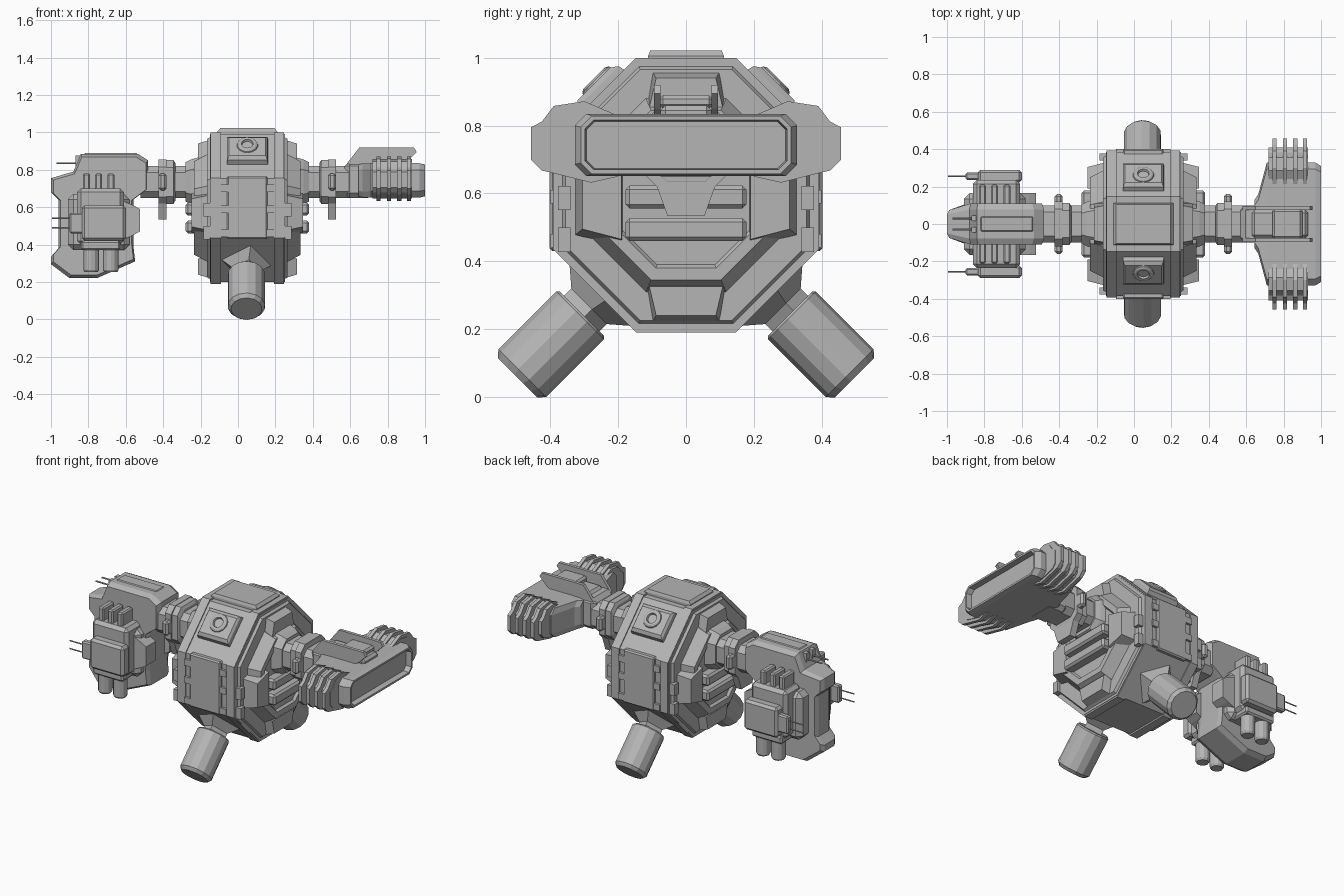
import bpy, bmesh, math
from mathutils import Vector

old = bpy.data.objects.get("Cube")
if old:
    bpy.data.objects.remove(old)

CX, CZ, AZ = 0.05, 0.595, 0.735      # core centre, arm axis height
grey = bpy.data.materials.new("hull grey")
grey.use_nodes = True
grey.diffuse_color = (0.46, 0.46, 0.46, 1)
grey.node_tree.nodes["Principled BSDF"].inputs["Base Color"].default_value = (0.46, 0.46, 0.46, 1)


def loft(name, sections, bevel=0):
    """Skin matching rings of points and cap both ends."""
    bm = bmesh.new()
    rings = [[bm.verts.new(p) for p in s] for s in sections]
    for a, b in zip(rings, rings[1:]):
        for i in range(len(a)):
            j = (i + 1) % len(a)
            bm.faces.new((a[i], a[j], b[j], b[i]))
    bm.faces.new(rings[0])
    bm.faces.new(rings[-1])
    bmesh.ops.recalc_face_normals(bm, faces=bm.faces)
    me = bpy.data.meshes.new(name)
    bm.to_mesh(me)
    bm.free()
    me.materials.append(grey)
    ob = bpy.data.objects.new(name, me)
    bpy.context.collection.objects.link(ob)
    if bevel:
        mod = ob.modifiers.new("bevel", 'BEVEL')
        mod.width, mod.segments = bevel, 1
    return ob


def prism(name, pts, axis, a, b, bevel=0):
    """Extrude a 2D outline along an axis from a to b."""
    place = {'x': lambda p, d: (d, p[0], p[1]),
             'y': lambda p, d: (p[0], d, p[1]),
             'z': lambda p, d: (p[0], p[1], d)}[axis]
    return loft(name, [[place(p, d) for p in pts] for d in (a, b)], bevel)


def box(name, x, y, z, bevel=0):
    rect = [(x[0], y[0]), (x[1], y[0]), (x[1], y[1]), (x[0], y[1])]
    return prism(name, rect, 'z', z[0], z[1], bevel)


def tube(name, start, axis, steps, sides=12):
    """Revolve (distance, radius) steps around an axis."""
    start, axis = Vector(start), Vector(axis).normalized()
    u = axis.orthogonal().normalized()
    w = axis.cross(u)
    ring = [(i + .5) * math.tau / sides for i in range(sides)]
    return loft(name, [[start + axis * d + (u * math.cos(t) + w * math.sin(t)) * r
                        for t in ring] for d, r in steps])


def octagon(x, ry, rz, c, z=CZ):
    quarter = [(ry, rz - c), (ry - c, rz)]
    pts = quarter + [(-a, b) for a, b in quarter[::-1]]
    pts += [(-a, -b) for a, b in pts]
    return [(x, a, z + b) for a, b in pts]


# Core drum and its two side ends
loft("core_drum", [octagon(CX + d, .385, .395, .237) for d in (-.2, .2)])
for s in (-1, 1):
    side = "left" if s > 0 else "right"

    def span(a, b):
        return sorted((CX + s * a, CX + s * b))
    loft(side + "_rim_band", [octagon(CX + s * d, .392, .405, .245) for d in (.142, .197)])
    # Flat end plate with a raised octagonal boss
    loft(side + "_core_end", [octagon(CX + s * d, ry, rz, c) for d, ry, rz, c in
         [(.19, .37, .385, .23), (.215, .355, .37, .22), (.215, .285, .285, .167),
          (.285, .25, .25, .147), (.285, .215, .215, .126), (.27, .205, .205, .12)]])
    for t in (-1, 1):
        # Wedge blocks straddling the boss
        loft(side + "_side_block", [[(CX + s * d, t * y, .57 + z) for y, z in
             [(o, h - .03), (o, .03 - h), (i, -h), (i, h)]]
             for d, o, i, h in [(.2, .33, .18, .125), (.298, .305, .19, .105)]])
        loft(side + "_end_block", [[(CX + s * d, y, .59 + t * z) for y, z in
             [(-h + .02, o), (h - .02, o), (h, i), (-h, i)]]
             for d, o, i, h in [(.2, .37, .25, .12), (.265, .35, .265, .108)]])
        # Clamps beside the front and rear panels and on the rim
        for z in (.46, .59, .70):
            box("panel_clamp", span(.10, .145), sorted((t * .36, t * .4)), (z - .02, z + .02))
        for z in (.465, .588):
            box("rim_clamp", span(.18, .235), sorted((t * .34, t * .378)), (z - .037, z + .034))
    for z in (.494, .59):
        box(side + "_side_slat", span(.25, .33), (-.178, .178), (z - .034, z + .034), .012)

    # Arm, collar and flange with tabs
    loft(side + "_arm_root", [octagon(CX + s * d, r, r, r * .45, AZ)
         for d, r in [(.25, .135), (.30, .12), (.33, .105)]])
    loft(side + "_arm", [octagon(CX + s * d, .098, .085, .035, AZ) for d in (.28, .57)])
    loft(side + "_arm_collar", [octagon(CX + s * d, r, r + .005, .04, AZ)
         for d, r in [(.385, .095), (.395, .112), (.465, .112), (.475, .095)]])
    loft(side + "_arm_flange", [octagon(CX + s * d, .12, .12, .04, AZ) for d in (.432, .474)])
    tab = [(-.1, .66), (.1, .66), (.055, .535), (-.055, .535)]
    prism(side + "_lower_tab", tab, 'x', CX + s * .432, CX + s * .474)
    box(side + "_cross_tab", span(.432, .474), (-.16, .16), (.69, .78), .012)

# Top plate
loft("top_plate", [[(CX + x * a, y * b, z) for x, y in [(-1, -1), (1, -1), (1, 1), (-1, 1)]]
     for a, b, z in [(.16, .112, .98), (.16, .112, 1.005), (.145, .105, 1.022)]])

for t in (-1, 1):
    end = "front" if t < 0 else "rear"
    # Upright panels
    box(end + "_panel", (CX - .108, CX + .108), sorted((t * .36, t * .402)), (.43, .765), .008)
    # Sloped hatch with round port
    out = Vector((0, t, 1)).normalized()
    up = Vector((0, -t, 1)).normalized()
    mid = Vector((CX, t * .24, CZ + .297))
    loft(end + "_hatch", [[mid + out * d + Vector((x * w, 0, 0)) + up * (y * h)
         for x, y in [(-1, -1), (1, -1), (1, 1), (-1, 1)]]
         for d, w, h in [(0, .11, .095), (.03, .108, .088), (.044, .098, .068)]])
    tube(end + "_port", mid + out * .038 + up * .012, out,
         [(0, .06), (.012, .055), (.018, .045), (.018, .032), (.006, .028)], 14)
    # Diagonal thruster with flared mount
    down = Vector((0, t, -1)).normalized()
    hub = Vector((CX - .005, t * .307, .246))
    tube(end + "_thruster_mount", hub, down,
         [(-.14, .15), (-.085, .14), (-.03, .075), (.02, .075)], 4)
    tube(end + "_thruster", hub, down, [(0, .093), (.008, .1), (.248, .1), (.268, .083)], 14)

# Right module: tall hull with a notched spine and a narrowing nose
spine = [(-1, .755), (-.88, .79), (-.84, .885), (-.535, .885), (-.48, .85), (-.48, .70),
         (-.56, .64), (-.56, .40), (-.55, .31), (-.755, .22), (-.9, .22), (-1, .295),
         (-1, .335), (-.96, .38), (-.96, .64), (-1, .68)]


def hull_slice(side, shrink):
    mx, mz = -.74, .555
    return [(mx + (x - mx) * shrink, side * (.07 if x < -.95 else .108) / shrink ** 2 * .9
             if shrink == 1 else side * (.075 if x < -.95 else .11),
             mz + (z - mz) * shrink) for x, z in spine]


loft("right_module_hull", [hull_slice(*p) for p in [(-1, .95), (-.8, 1), (.8, 1), (1, .95)]])
box("right_module_core", (-.91, -.58), (-.165, .165), (.37, .67), .03)
box("right_top_rail", (-.83, -.53), (-.05, .05), (.85, .89), .015)
for y in (-.03, .03):
    box("right_rail_gun", (-.87, -.78), (y - .015, y + .015), (.82, .875))
    tube("right_rail_barrel", (-.97, y, .835), (1, 0, 0), [(0, .005), (.12, .005)], 6)

for t in (-1, 1):
    def depth(a, b):
        return sorted((t * a, t * b))
    # Weapon pod
    box("pod_body", (-.86, -.61), depth(.08, .235), (.4, .70), .02)
    box("pod_plate", (-.835, -.6), depth(.22, .29), (.42, .61), .015)
    box("pod_base", (-.84, -.63), depth(.1, .25), (.37, .42), .01)
    loft("pod_side_wedge", [[(x, t * y, z) for y, z in
         [(.07, a), (.165, a), (.165, b), (.07, b)]]
         for x, a, b in [(-.63, .42, .64), (-.56, .45, .61), (-.525, .47, .59)]])
    for x in (-.81, -.745, -.68):
        box("pod_fin", (x - .019, x + .019), depth(.1, .21), (.66, .78), .008)
    for x in (-.785, -.68):
        tube("pod_barrel", (x, t * .2, .4), (0, 0, -1),
             [(0, .03), (.02, .042), (.135, .042), (.147, .035)], 12)
    box("pod_sensor", (-.9, -.82), depth(.235, .275), (.46, .57), .008)
    for z in (.49, .54):
        tube("pod_antenna", (-.995, t * .255, z), (1, 0, 0), [(0, .004), (.12, .004)], 6)

# Left module: flat wide hull with a trough in its outer face
loft("left_module_hull", [octagon(x, ry, rz, c, .743) for x, ry, rz, c in
     [(.645, .13, .085, .03), (.665, .16, .09, .03), (.71, .328, .092, .035),
      (.97, .328, .092, .035), (1, .31, .085, .032), (1, .298, .073, .026),
      (.965, .293, .069, .024)]])
box("left_module_neck", (.57, .72), (-.1, .1), (.65, .845), .025)
box("left_deck", (.63, .93), (-.075, .075), (.8, .86), .015)
box("left_deck_bridge", (.74, .9), (-.08, .08), (.85, .89), .012)
fin = [(.58, .83), (.65, .92), (.94, .92), (.955, .895), (.91, .85), (.86, .82)]
for t in (-1, 1):
    prism("left_deck_fin", fin, 'y', t * .075, t * .095)
    # Rib claws wrapped round each end
    claw = [(.19, .825), (.30, .872), (.39, .858), (.425, .812), (.457, .795),
            (.457, .70), (.425, .668), (.28, .632), (.20, .65)]
    for x in (.752, .808, .862, .915):
        prism("left_claw_rib", [(t * y, z) for y, z in claw], 'x', x - .011, x + .011)
    prism("left_claw_block", [(t * (.2 + (y - .19) * .78), .745 + (z - .745) * .88)
                              for y, z in claw], 'x', .72, .93)
